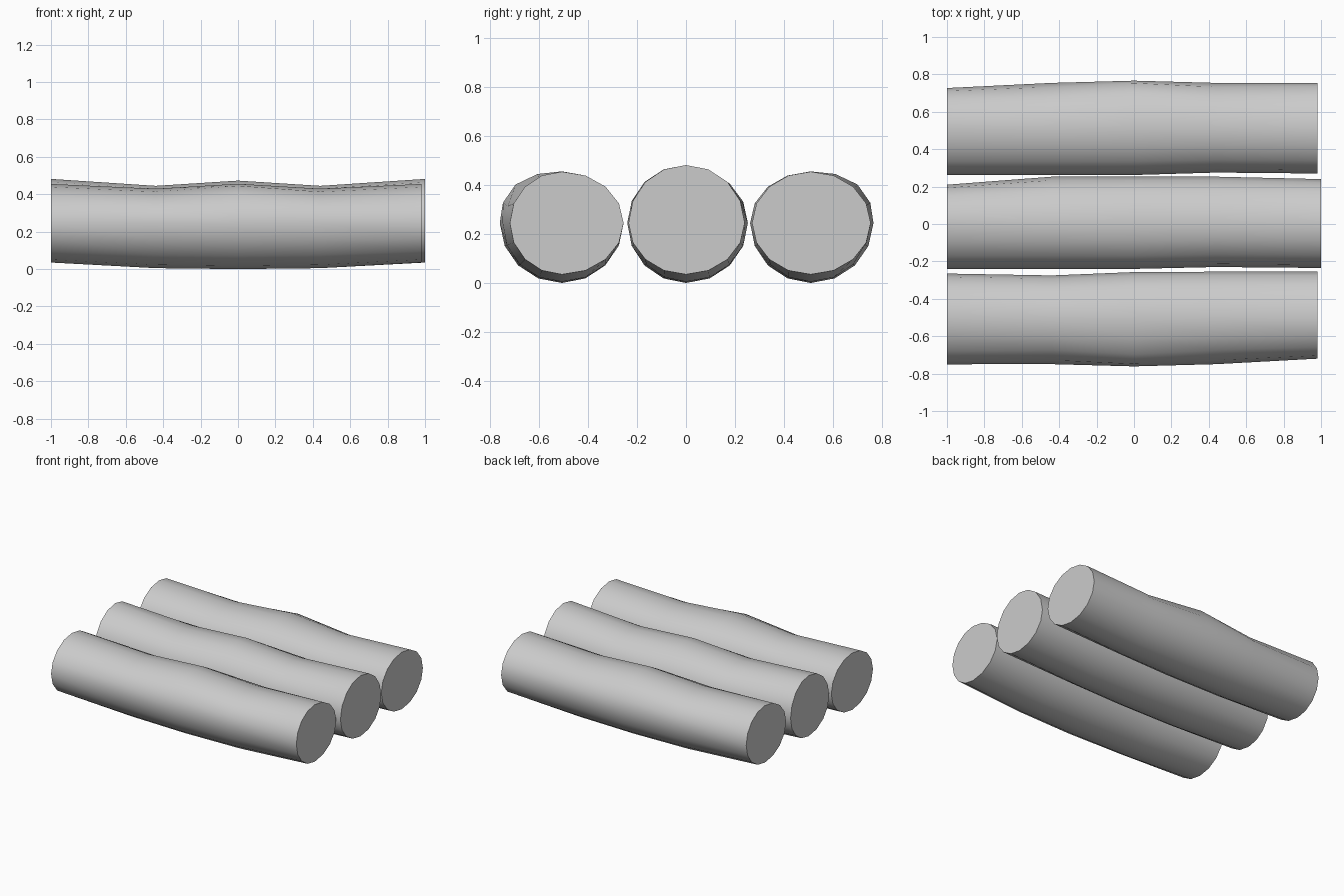
import bpy, bmesh
from math import sin, cos, pi, exp, radians

if "Cube" in bpy.data.objects:
    bpy.data.objects.remove(bpy.data.objects["Cube"])

SIDES = 16
ZC = 0.245  # height of the log axis
SIDE_X = (-1.0, -0.44, 0.0, 0.44, 0.98)
MID_X = (-1.0, -0.44, 0.0, 0.44, 1.0)
BOTTOM = (0.035, 0.005, 0.0, 0.005, 0.035)


def log(name, yc, xs, ymin, ymax, top, knot, knot_angle):
    """Loft a log through rings given by their extents, with a knot swelling."""
    bm = bmesh.new()
    rings = []
    for i, x in enumerate(xs):
        ring = []
        for k in range(SIDES):
            a = 2 * pi * k / SIDES
            c, s = cos(a), sin(a)
            w = ymax[i] - yc if c > 0 else yc - ymin[i]
            h = top[i] - ZC if s > 0 else ZC - BOTTOM[i]
            d = (a - radians(knot_angle) + pi) % (2 * pi) - pi
            f = 1 + knot[i] * exp(-(d / 0.5) ** 2)
            ring.append(bm.verts.new((x, yc + w * c * f, ZC + h * s * f)))
        rings.append(ring)
    for r0, r1 in zip(rings, rings[1:]):
        for k in range(SIDES):
            n = (k + 1) % SIDES
            bm.faces.new((r0[k], r0[n], r1[n], r1[k]))
    bm.faces.new(rings[0])
    bm.faces.new(rings[-1])
    bmesh.ops.recalc_face_normals(bm, faces=bm.faces)
    me = bpy.data.meshes.new(name)
    bm.to_mesh(me)
    bm.free()
    ob = bpy.data.objects.new(name, me)
    bpy.context.collection.objects.link(ob)
    bpy.ops.object.select_all(action='DESELECT')
    ob.select_set(True)
    bpy.context.view_layer.objects.active = ob
    bpy.ops.object.shade_smooth_by_angle(angle=radians(40))


SIDE_TOP = (0.455, 0.43, 0.455, 0.43, 0.455)
SIDE_KNOT = (0.0, -0.03, 0.06, -0.03, 0.0)

# Front log, knot on its outer upper side
log("front_log", -0.507, SIDE_X,
    (-0.75, -0.75, -0.76, -0.75, -0.72),
    (-0.265, -0.275, -0.257, -0.255, -0.255),
    SIDE_TOP, SIDE_KNOT, 135)

# Middle log
log("middle_log", 0.0, MID_X,
    (-0.24, -0.24, -0.24, -0.23, -0.235),
    (0.21, 0.253, 0.253, 0.253, 0.24),
    (0.482, 0.445, 0.473, 0.445, 0.482), (0.0, 0.0, 0.0, 0.0, 0.0), 90)

# Back log, knot on its outer upper side
log("back_log", 0.51, SIDE_X,
    (0.262, 0.262, 0.262, 0.275, 0.27),
    (0.727, 0.755, 0.765, 0.755, 0.755),
    SIDE_TOP, SIDE_KNOT, 45)
